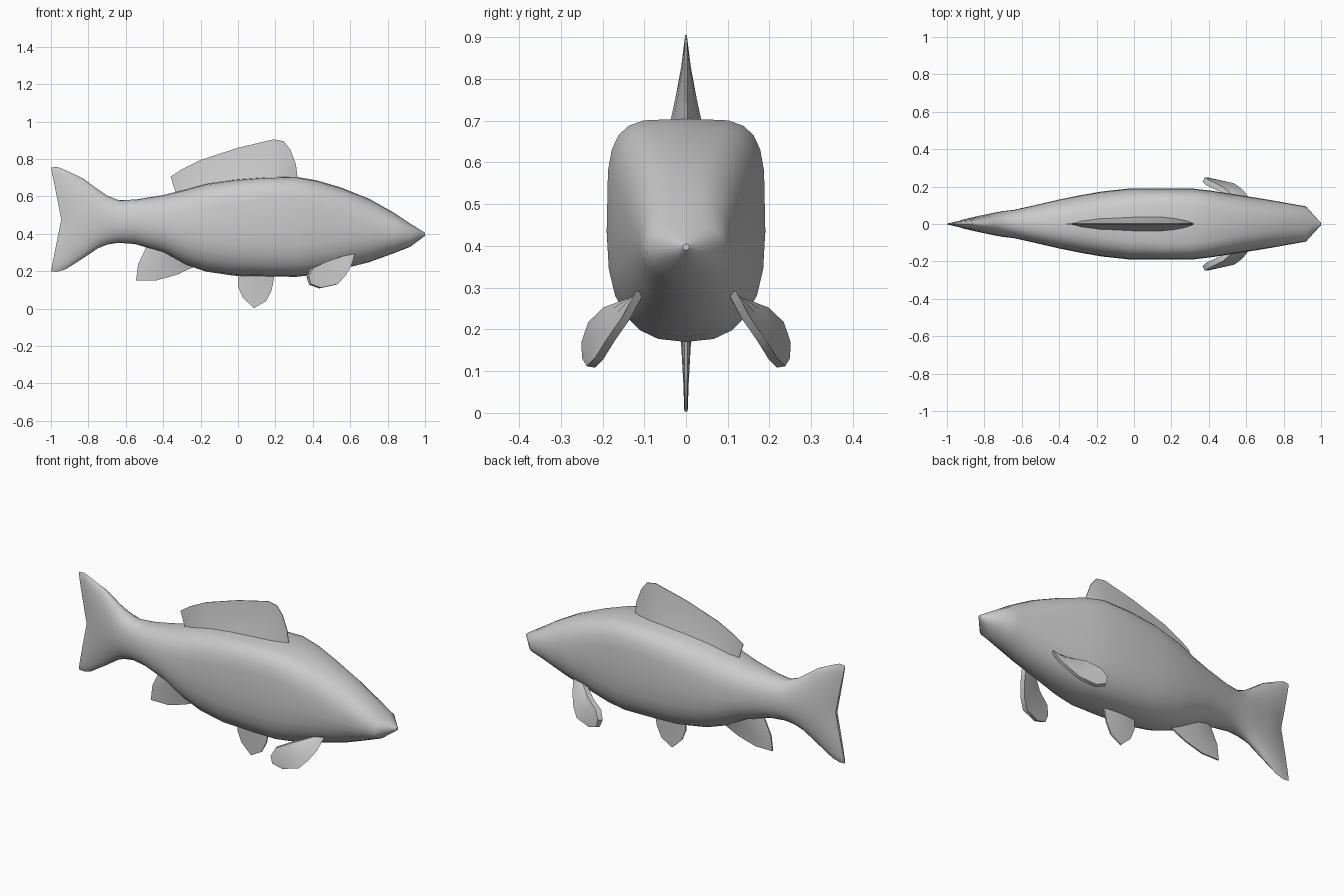
import bpy, bmesh, math
from mathutils import Vector

if "Cube" in bpy.data.objects:
    bpy.data.objects.remove(bpy.data.objects["Cube"])


def finish(name, bm, angle):
    bmesh.ops.remove_doubles(bm, verts=bm.verts, dist=0.0005)
    bmesh.ops.recalc_face_normals(bm, faces=bm.faces)
    me = bpy.data.meshes.new(name)
    bm.to_mesh(me)
    bm.free()
    ob = bpy.data.objects.new(name, me)
    bpy.context.collection.objects.link(ob)
    bpy.ops.object.select_all(action='DESELECT')
    ob.select_set(True)
    bpy.context.view_layer.objects.active = ob
    bpy.ops.object.shade_smooth_by_angle(angle=math.radians(angle))
    return ob


def power(v, e):
    return math.copysign(abs(v) ** e, v)


# Body and tail: x, bottom z, top z, half width, squareness of the back
stations = [
    (-0.945, 0.20, 0.755, 0.008, 2.0), (-0.935, 0.198, 0.758, 0.018, 2.0),
    (-0.90, 0.21, 0.74, 0.027, 2.0), (-0.83, 0.268, 0.697, 0.043, 2.0),
    (-0.75, 0.322, 0.638, 0.06, 2.0), (-0.70, 0.342, 0.605, 0.069, 2.1),
    (-0.64, 0.352, 0.58, 0.076, 2.2), (-0.55, 0.345, 0.583, 0.096, 2.3),
    (-0.40, 0.30, 0.607, 0.131, 2.5), (-0.28, 0.235, 0.637, 0.155, 2.8),
    (-0.17, 0.198, 0.668, 0.174, 3.2), (-0.02, 0.176, 0.69, 0.19, 3.8),
    (0.15, 0.172, 0.703, 0.19, 4.3), (0.31, 0.17, 0.705, 0.19, 4.3),
    (0.42, 0.182, 0.686, 0.177, 3.8), (0.55, 0.21, 0.648, 0.157, 3.0),
    (0.70, 0.248, 0.588, 0.133, 2.5), (0.83, 0.295, 0.515, 0.11, 2.3),
    (0.92, 0.33, 0.455, 0.094, 2.4), (0.985, 0.378, 0.415, 0.022, 2.2),
    (1.0, 0.39, 0.405, 0.008, 2.0)]
N = 24
bm = bmesh.new()
rings = []
for k, (x, lo, hi, w, n) in enumerate(stations):
    ring = []
    for i in range(N):
        a = math.pi / 2 + 2 * math.pi * i / N
        s, c = math.sin(a), math.cos(a)
        e = 2 / (n if s > 0 else 2.0 + 0.25 * (n - 2))
        h = power(s, e)
        # the rear edges are swept back to fork the tail
        sweep = {0: 0.055, 1: 0.05, 2: 0.022}.get(k, 0) * abs(h)
        ring.append(bm.verts.new((x - sweep + (0.02 if k == 1 else 0), w * power(c, e),
                                  (lo + hi) / 2 + (hi - lo) / 2 * h)))
    rings.append(ring)
for r, s in zip(rings, rings[1:]):
    for i in range(N):
        j = (i + 1) % N
        bm.faces.new((r[i], r[j], s[j], s[i]))
for r in (rings[0], rings[-1]):
    for i in range(1, N // 2 - 1):
        bm.faces.new((r[i], r[i + 1], r[N - i - 1], r[N - i]))
    bm.faces.new((r[0], r[1], r[N - 1]))
    m = N // 2
    bm.faces.new((r[m], r[m - 1], r[m + 1]))
finish("body", bm, 45)


def fin(name, base, tip, thick, edge, normal=(0, 1, 0), angle=40):
    """Lens-shaped plate between a base line and a tip line."""
    bm = bmesh.new()
    nrm = Vector(normal).normalized()
    rows, last = (0, 0.3, 0.65, 1), len(base) - 1
    grids = []
    for side in (1, -1):
        grid = []
        for f in rows:
            row = []
            for i, (a, b) in enumerate(zip(base, tip)):
                bulge = math.sin(math.pi * i / last) * (1 - f) ** 1.3
                p = Vector(a).lerp(Vector(b), f)
                row.append(bm.verts.new(p + nrm * side * (edge + thick * bulge)))
            grid.append(row)
        for r, s in zip(grid, grid[1:]):
            for i in range(last):
                bm.faces.new((r[i], r[i + 1], s[i + 1], s[i]))
        grids.append(grid)
    # rim joining both sides
    loops = [g[0] + [r[-1] for r in g[1:]] + g[-1][-2::-1] + [r[0] for r in g[-2:0:-1]]
             for g in grids]
    for i in range(len(loops[0])):
        j = (i + 1) % len(loops[0])
        bm.faces.new((loops[0][i], loops[0][j], loops[1][j], loops[1][i]))
    return finish(name, bm, angle)


def flat(pts):
    return [(x, 0, z) for x, z in pts]


# Fins on the centre line
fin("dorsal_fin",
    flat([(-0.33, 0.61), (-0.28, 0.62), (-0.18, 0.65), (0, 0.68), (0.15, 0.69),
          (0.22, 0.69), (0.28, 0.69), (0.32, 0.69)]),
    flat([(-0.36, 0.705), (-0.30, 0.745), (-0.2, 0.795), (0, 0.86), (0.19, 0.905),
          (0.245, 0.895), (0.28, 0.85), (0.31, 0.77)]), 0.038, 0.002)
fin("anal_fin",
    flat([(-0.49, 0.33), (-0.44, 0.33), (-0.38, 0.31), (-0.30, 0.26), (-0.24, 0.22)]),
    flat([(-0.535, 0.235), (-0.545, 0.15), (-0.44, 0.15), (-0.33, 0.18), (-0.26, 0.213)]),
    0.025, 0.004)
fin("pelvic_fin",
    flat([(0, 0.20), (0.05, 0.20), (0.10, 0.20), (0.15, 0.20), (0.20, 0.20)]),
    flat([(0, 0.12), (0.025, 0.06), (0.085, 0.003), (0.15, 0.04), (0.18, 0.10)]),
    0.01, 0.004)

# Paired pectoral fins: upper edge and lower edge, mirrored in y
upper = [(0.56, 0.11, 0.28), (0.47, 0.185, 0.25), (0.395, 0.22, 0.215),
         (0.373, 0.237, 0.17), (0.385, 0.24, 0.13)]
lower = [(0.62, 0.11, 0.29), (0.60, 0.145, 0.225), (0.57, 0.18, 0.175),
         (0.53, 0.208, 0.13), (0.44, 0.228, 0.11)]
for side, word in ((1, "left"), (-1, "right")):
    fin(word + "_pectoral_fin", [(x, y * side, z) for x, y, z in upper],
        [(x, y * side, z) for x, y, z in lower], 0.005, 0.011,
        (0.44, 0.88 * side, 0.17))
